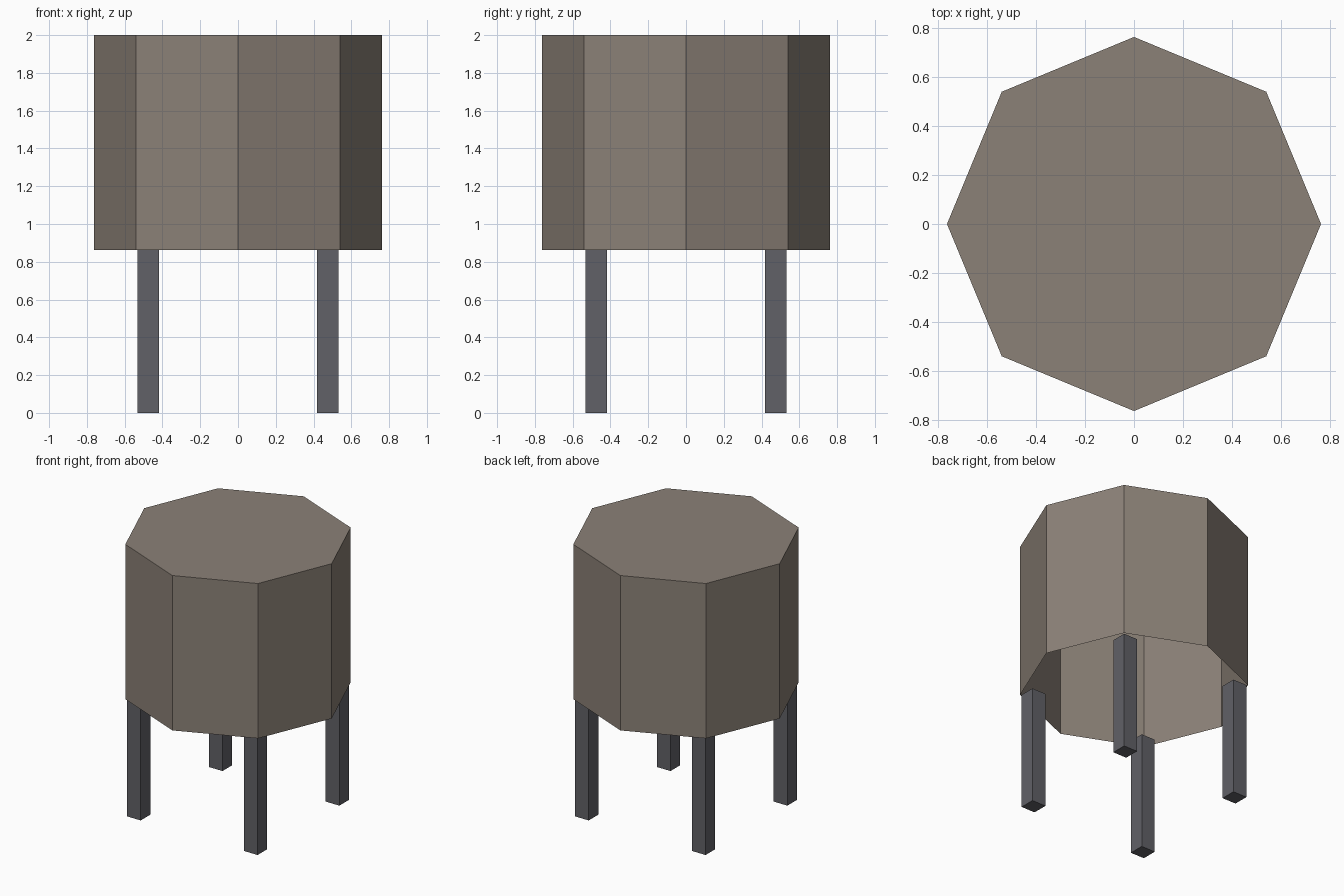
import bpy, bmesh, math

if "Cube" in bpy.data.objects:
    bpy.data.objects.remove(bpy.data.objects["Cube"])


def material(name, rgb):
    m = bpy.data.materials.new(name)
    m.diffuse_color = (*rgb, 1)
    m.use_nodes = True
    m.node_tree.nodes["Principled BSDF"].inputs["Base Color"].default_value = m.diffuse_color
    return m


def add_object(name, bm, mat):
    me = bpy.data.meshes.new(name)
    bm.to_mesh(me)
    bm.free()
    me.materials.append(mat)
    ob = bpy.data.objects.new(name, me)
    bpy.context.collection.objects.link(ob)
    return ob


tank_mat = material("tank_brown", (0.26, 0.22, 0.185))
leg_mat = material("leg_grey", (0.12, 0.12, 0.135))

RADIUS, BASE, TOP = 0.762, 0.862, 2.0

# Tank: eight-sided shell with a closed lid and an open underside
bm = bmesh.new()
ring = [bm.verts.new((RADIUS * math.cos(i * math.pi / 4),
                      RADIUS * math.sin(i * math.pi / 4), TOP)) for i in range(8)]
lid = bm.faces.new(ring)
base = [bm.verts.new((v.co.x, v.co.y, BASE)) for v in ring]
for i in range(8):
    j = (i + 1) % 8
    bm.faces.new((ring[i], base[i], base[j], ring[j]))
bm.normal_update()
add_object("tank", bm, tank_mat)

# Legs: square posts just inside the four diagonal corners
LEG_POS, LEG_W = 0.475, 0.112
for sx, side in ((-1, "left"), (1, "right")):
    for sy, end in ((-1, "front"), (1, "back")):
        bm = bmesh.new()
        bmesh.ops.create_cube(bm, size=1)
        bmesh.ops.scale(bm, vec=(LEG_W, LEG_W, BASE), verts=bm.verts)
        leg = add_object(f"{end}_{side}_leg", bm, leg_mat)
        leg.location = (sx * LEG_POS, sy * LEG_POS, BASE / 2)
